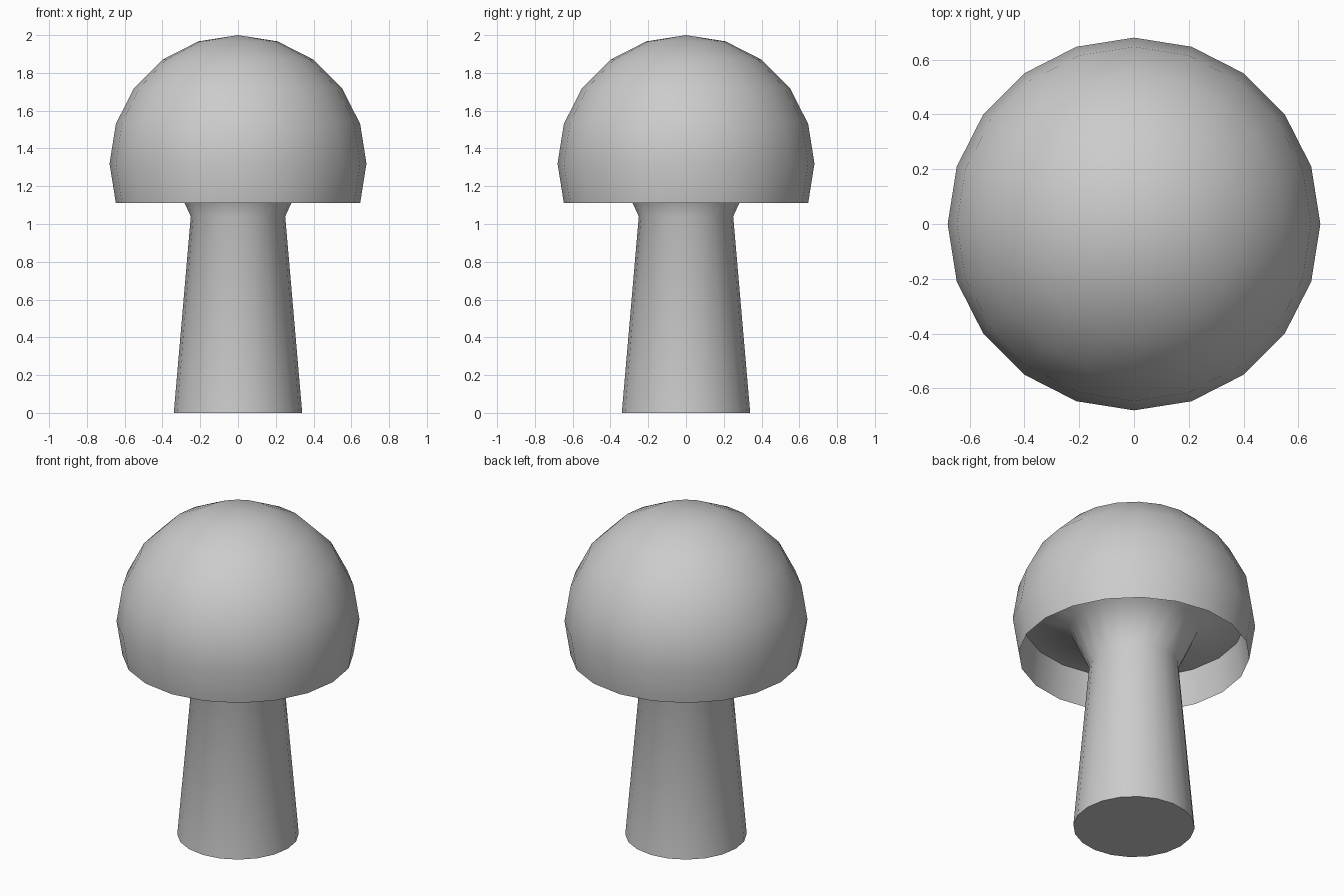
import bpy, bmesh
from math import sin, cos, pi, radians

if "Cube" in bpy.data.objects:
    bpy.data.objects.remove(bpy.data.objects["Cube"])

SIDES = 20


def lathe(name, profile):
    """Revolve (radius, z) points about z; radius 0 closes to a single point."""
    bm = bmesh.new()
    rings = []
    for r, z in profile:
        n = SIDES if r > 0 else 1
        rings.append([bm.verts.new((r * cos(2 * pi * i / SIDES), r * sin(2 * pi * i / SIDES), z))
                      for i in range(n)])
    for a, b in zip(rings, rings[1:]):
        for i in range(SIDES):
            j = (i + 1) % SIDES
            if len(a) == 1:
                bm.faces.new((a[0], b[j], b[i]))
            elif len(b) == 1:
                bm.faces.new((a[i], a[j], b[0]))
            else:
                bm.faces.new((a[i], a[j], b[j], b[i]))
    bmesh.ops.recalc_face_normals(bm, faces=bm.faces[:])
    mesh = bpy.data.meshes.new(name)
    bm.to_mesh(mesh)
    bm.free()
    obj = bpy.data.objects.new(name, mesh)
    bpy.context.collection.objects.link(obj)
    bpy.context.view_layer.objects.active = obj
    obj.select_set(True)
    bpy.ops.object.shade_smooth_by_angle(angle=radians(60))
    obj.select_set(False)


# Mushroom: tapered stem, flared gills, short inner wall, rim and domed cap
stem = [(0, 0), (0.34, 0), (0.25, 1.04)]
gills = [(0.36, 1.28), (0.62, 1.32)]
cap = [(0.68 * cos(radians(a)), 1.32 + 0.68 * sin(radians(a))) for a in range(-18, 90, 18)]
lathe("mushroom", stem + gills + cap + [(0, 2)])
